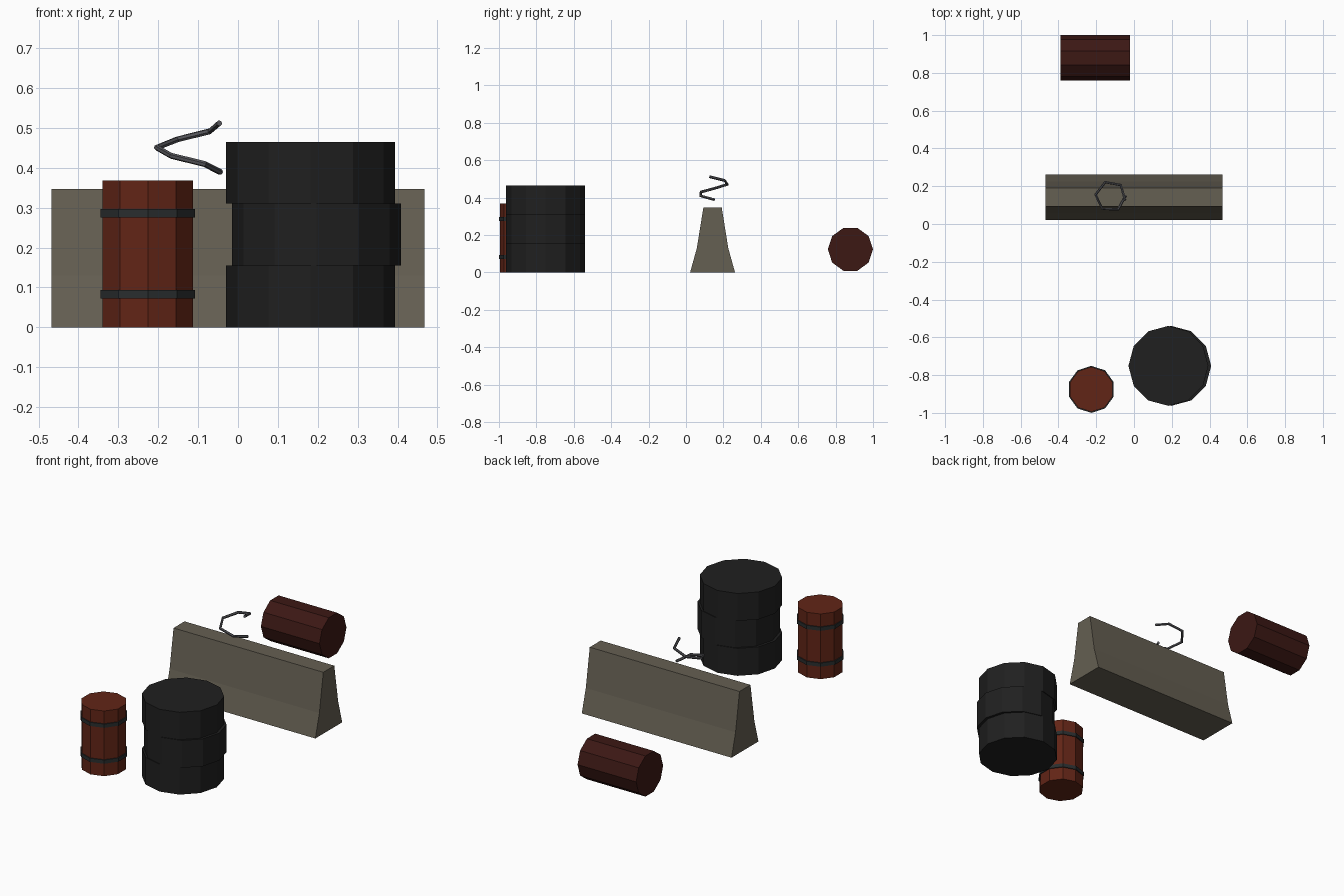
import bpy
import bmesh
from math import cos, sin, radians, pi

if "Cube" in bpy.data.objects:
    bpy.data.objects.remove(bpy.data.objects["Cube"])


def material(name, rgb):
    m = bpy.data.materials.new(name)
    m.diffuse_color = (*rgb, 1)
    m.use_nodes = True
    m.node_tree.nodes["Principled BSDF"].inputs["Base Color"].default_value = m.diffuse_color
    return m


concrete = material("concrete", (0.13, 0.115, 0.085))
rust = material("rust_red", (0.12, 0.018, 0.008))
dark_rust = material("dark_rust", (0.045, 0.009, 0.007))
black = material("black", (0.014, 0.014, 0.014))
band_grey = material("band_grey", (0.022, 0.026, 0.027))
steel = material("wire_steel", (0.09, 0.09, 0.1))


def cylinder(name, sides, radius, depth, centre, mat, rotation=(0, 0, 0)):
    bpy.ops.mesh.primitive_cylinder_add(vertices=sides, radius=radius, depth=depth,
                                        location=centre, rotation=rotation)
    ob = bpy.context.object
    ob.name = name
    ob.data.materials.append(mat)
    return ob


# Concrete road barrier: stepped profile extruded along x
profile = [(0.022, 0), (0.262, 0), (0.226, 0.13), (0.191, 0.347), (0.093, 0.347), (0.058, 0.13)]
bm = bmesh.new()
face = bm.faces.new([bm.verts.new((-0.468, y, z)) for y, z in profile])
ext = bmesh.ops.extrude_face_region(bm, geom=[face])
bmesh.ops.translate(bm, vec=(0.936, 0, 0),
                    verts=[v for v in ext["geom"] if isinstance(v, bmesh.types.BMVert)])
bmesh.ops.recalc_face_normals(bm, faces=bm.faces)
mesh = bpy.data.meshes.new("barrier")
bm.to_mesh(mesh)
bm.free()
mesh.materials.append(concrete)
bpy.context.collection.objects.link(bpy.data.objects.new("barrier", mesh))

# Upright red barrel with two bands
bx, by = -0.226, -0.8755
cylinder("upright_barrel", 10, 0.119, 0.368, (bx, by, 0.184), rust)
for name, z in (("lower_band", 0.083), ("upper_band", 0.286)):
    cylinder(name, 10, 0.1245, 0.021, (bx, by, z), band_grey)

# Barrel lying along x
cylinder("fallen_barrel", 10, 0.1205, 0.366, (-0.205, 0.879, 0.1235), dark_rust, (0, pi / 2, 0))

# Stack of three thick black discs, the middle one nudged sideways
for i, x in enumerate((0.182, 0.197, 0.182)):
    cylinder(f"stack_layer_{i + 1}", 12, 0.2115, 0.155, (x, -0.751, 0.0775 + 0.155 * i), black)

# Single loose coil of wire above the barrier
curve = bpy.data.curves.new("wire_coil", "CURVE")
curve.dimensions = "3D"
curve.bevel_depth = 0.0075
curve.bevel_resolution = 1
curve.use_fill_caps = True
spline = curve.splines.new("POLY")
spline.points.add(6)
for k, p in enumerate(spline.points):
    a = radians(3 - 63 * k)
    p.co = (-0.124 + 0.08 * cos(a), 0.147 + 0.08 * sin(a), 0.389 + 0.0205 * k, 1)
spline.use_smooth = False
curve.materials.append(steel)
coil = bpy.data.objects.new("wire_coil", curve)
bpy.context.collection.objects.link(coil)
bpy.ops.object.select_all(action="DESELECT")
coil.select_set(True)
bpy.context.view_layer.objects.active = coil
bpy.ops.object.convert(target="MESH")
